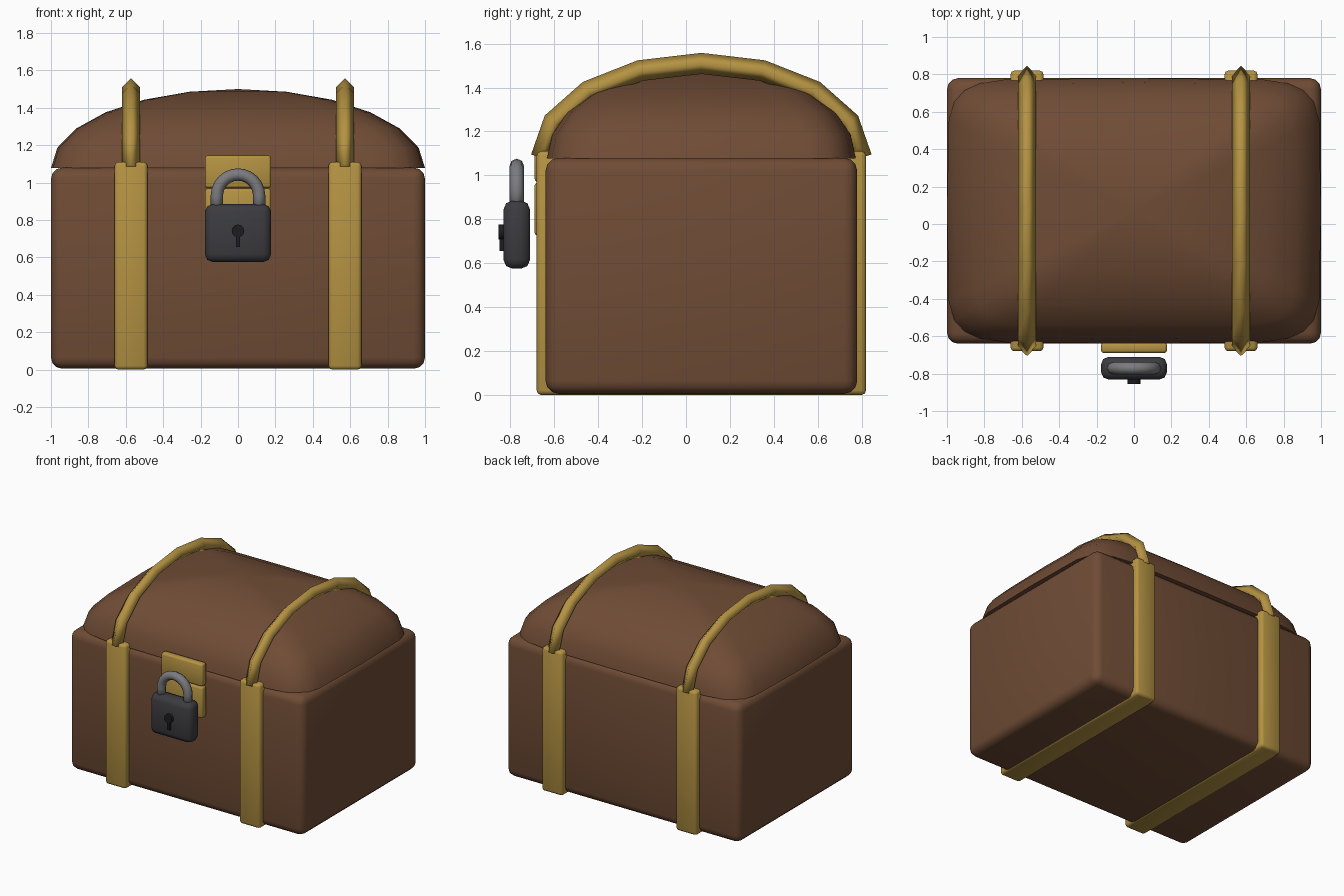
import bpy, bmesh, math
from mathutils import Vector

if "Cube" in bpy.data.objects:
    bpy.data.objects.remove(bpy.data.objects["Cube"])


def material(name, rgb):
    m = bpy.data.materials.new(name)
    m.diffuse_color = (*rgb, 1)
    m.use_nodes = True
    m.node_tree.nodes["Principled BSDF"].inputs["Base Color"].default_value = m.diffuse_color
    return m


LEATHER = material("brown_leather", (0.16, 0.072, 0.036))
BRASS = material("brass", (0.46, 0.29, 0.055))
IRON = material("dark_iron", (0.045, 0.045, 0.052))
STEEL = material("grey_steel", (0.2, 0.2, 0.215))
BLACK = material("black", (0.012, 0.012, 0.014))


def finish(bm, name, mat, angle=60):
    bmesh.ops.recalc_face_normals(bm, faces=bm.faces)
    mesh = bpy.data.meshes.new(name)
    bm.to_mesh(mesh)
    bm.free()
    mesh.materials.append(mat)
    ob = bpy.data.objects.new(name, mesh)
    bpy.context.collection.objects.link(ob)
    bpy.ops.object.select_all(action='DESELECT')
    ob.select_set(True)
    bpy.context.view_layer.objects.active = ob
    bpy.ops.object.shade_smooth_by_angle(angle=math.radians(angle))
    return ob


def box(name, mat, x, y, z, bevel, segments=2):
    """Bevelled box from (min, max) ranges."""
    bm = bmesh.new()
    bmesh.ops.create_cube(bm, size=1)
    for v in bm.verts:
        v.co = Vector([(r[0] + r[1]) / 2 + c * (r[1] - r[0])
                       for r, c in zip((x, y, z), v.co)])
    if bevel:
        bmesh.ops.bevel(bm, geom=bm.edges[:], offset=bevel, segments=segments,
                        profile=0.5, affect='EDGES')
    return finish(bm, name, mat)


def tube(name, mat, points, side, radius, sides):
    """Round bar swept along a flat path; side is the normal of its plane."""
    bm = bmesh.new()
    pts, side, rings = [Vector(p) for p in points], Vector(side), []
    for i, p in enumerate(pts):
        t = (pts[min(i + 1, len(pts) - 1)] - pts[max(i - 1, 0)]).normalized()
        n = side.cross(t)
        rings.append([bm.verts.new(p + radius * (n * math.cos(a) + side * math.sin(a)))
                      for a in (2 * math.pi * k / sides for k in range(sides))])
    for a, b in zip(rings, rings[1:]):
        for k in range(sides):
            j = (k + 1) % sides
            bm.faces.new((a[k], a[j], b[j], b[k]))
    bm.faces.new(rings[0])
    bm.faces.new(rings[-1])
    return finish(bm, name, mat, 100)


def power(v, e):
    return math.copysign(abs(v) ** e, v)


CY = 0.07  # chest centre in y

# Chest body
box("chest_body", LEATHER, (-1, 1), (-0.64, 0.78), (0.005, 1.08), 0.06, 3)

# Domed lid: half ellipsoid with a rounded-rectangle outline
bm = bmesh.new()
rings, n = [], 24
for i in range(1, 7):
    th = math.radians(15 * i)
    rings.append([bm.verts.new((math.sin(th) * power(math.cos(a), 0.28),
                                CY + 0.71 * math.sin(th) * power(math.sin(a), 0.28),
                                1.077 + 0.423 * math.cos(th)))
                  for a in (2 * math.pi * k / n for k in range(n))])
top = bm.verts.new((0, CY, 1.5))
for k in range(n):
    j = (k + 1) % n
    bm.faces.new((top, rings[0][k], rings[0][j]))
    for a, b in zip(rings, rings[1:]):
        bm.faces.new((a[k], b[k], b[j], a[j]))
bm.faces.new(rings[-1])
finish(bm, "lid", LEATHER)

# Straps round the body and their arched bands over the lid
for side, s in (("left", -1), ("right", 1)):
    x = 0.572 * s
    box(side + "_body_strap", BRASS, (x - 0.088, x + 0.088),
        (-0.68, 0.82), (0, 1.11), 0.02)
    arc = [(x, CY - 0.73 * math.cos(math.pi * k / 8),
            1.08 + 0.43 * math.sin(math.pi * k / 8)) for k in range(9)]
    tube(side + "_lid_band", BRASS, arc, (1, 0, 0), 0.048, 4)

# Hasp plates
box("upper_hasp_plate", BRASS, (-0.177, 0.177), (-0.69, -0.635), (0.97, 1.145), 0.015)
box("lower_hasp_plate", BRASS, (-0.177, 0.177), (-0.69, -0.635), (0.725, 0.968), 0.015)

# Padlock
box("padlock_body", IRON, (-0.177, 0.177), (-0.832, -0.71), (0.575, 0.885), 0.042)
arc = [(0.113 * math.cos(math.pi * k / 12), -0.771,
        0.93 + 0.113 * math.sin(math.pi * k / 12)) for k in range(13)]
tube("padlock_shackle", STEEL, [(0.113, -0.771, 0.85)] + arc + [(-0.113, -0.771, 0.85)],
     (0, 1, 0), 0.033, 8)

# Keyhole
box("keyhole_slot", BLACK, (-0.012, 0.012), (-0.85, -0.82), (0.655, 0.74), 0)
bm = bmesh.new()
bmesh.ops.create_cone(bm, cap_ends=True, segments=12, radius1=0.034,
                      radius2=0.034, depth=0.035)
for v in bm.verts:
    v.co = Vector((v.co.x, -0.8375 + v.co.z, 0.742 + v.co.y))
finish(bm, "keyhole_disc", BLACK, 40)
